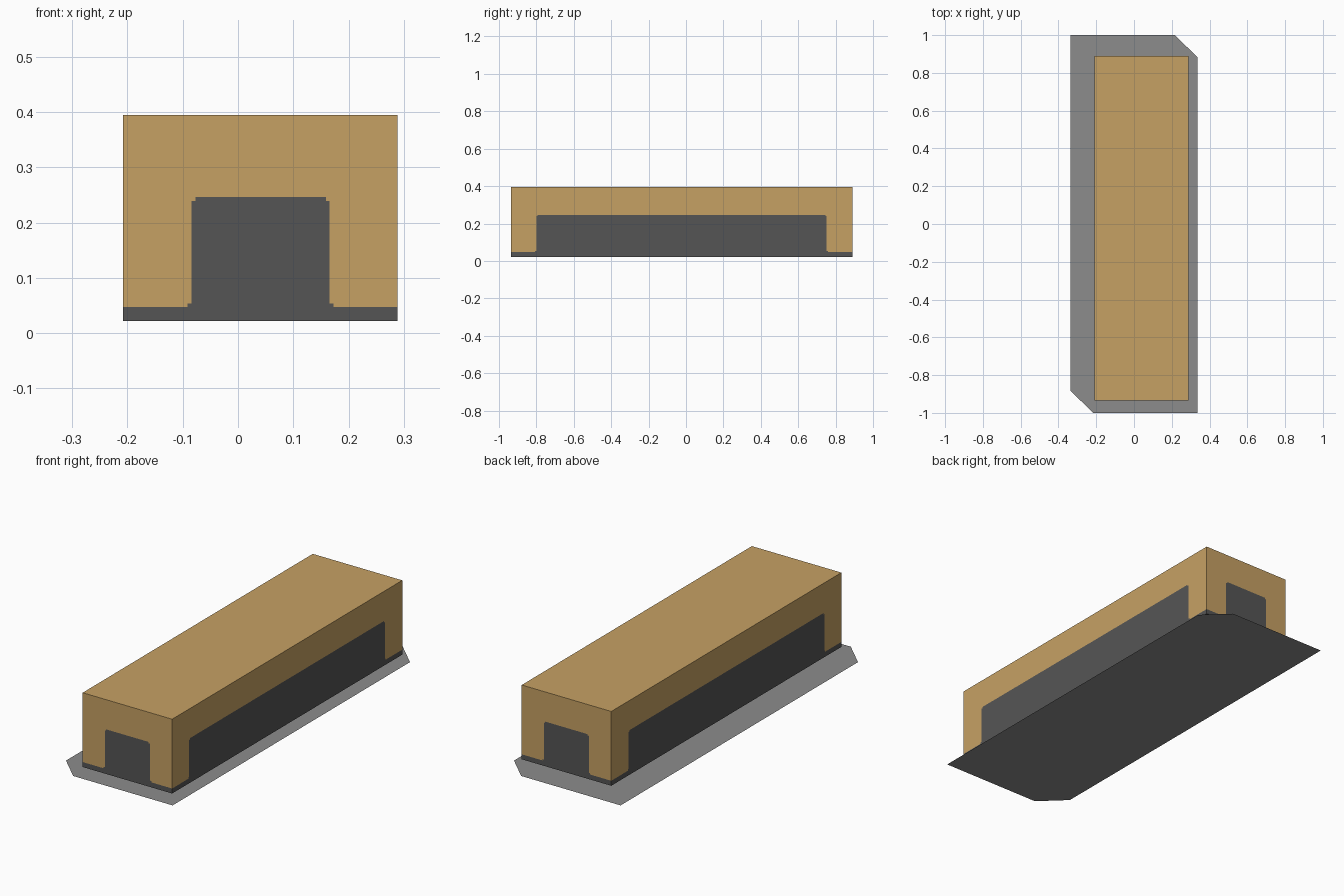
import bpy
import bmesh

if "Cube" in bpy.data.objects:
    bpy.data.objects.remove(bpy.data.objects["Cube"])


def material(name, rgb):
    m = bpy.data.materials.new(name)
    m.diffuse_color = (*rgb, 1)
    m.use_nodes = True
    m.node_tree.nodes["Principled BSDF"].inputs["Base Color"].default_value = m.diffuse_color
    return m


TAN = material("tan wall", (0.565, 0.356, 0.127))
DARK = material("dark grey opening", (0.091, 0.091, 0.091))
GREY = material("pavement grey", (0.262, 0.262, 0.262))


def finish(bm, name, mats):
    me = bpy.data.meshes.new(name)
    bm.to_mesh(me)
    bm.free()
    for m in mats:
        me.materials.append(m)
    ob = bpy.data.objects.new(name, me)
    bpy.context.collection.objects.link(ob)
    return ob


# Ground sheet with two clipped corners
W, CX, CY = 0.337, 0.215, 0.883
bm = bmesh.new()
outline = [(-W, -CY), (-CX, -1), (W, -1), (W, CY), (CX, 1), (-W, 1)]
bm.faces.new([bm.verts.new((x, y, 0)) for x, y in outline])
finish(bm, "ground_sheet", [GREY])

# Main block: tan walls and roof, dark base strip and dark opening on each side
X0, X1, Y0, Y1 = -0.208, 0.289, -0.935, 0.89
Z0, ZS, ZT, Z1 = 0.022, 0.047, 0.246, 0.395
bm = bmesh.new()


def wall(p, q, a, b):
    """Wall from p to q (seen left to right); opening from a to b along it."""
    length = ((q[0] - p[0]) ** 2 + (q[1] - p[1]) ** 2) ** 0.5
    c = 0.007

    def add(points, mat):
        vs = []
        for u, z in points:
            t = u / length
            vs.append(bm.verts.new((p[0] + (q[0] - p[0]) * t,
                                    p[1] + (q[1] - p[1]) * t, z)))
        bm.faces.new(vs).material_index = mat

    # opening edge with slightly eased corners, left foot to right foot
    edge = [(a - c, ZS), (a - c, ZS + c), (a, ZS + c), (a, ZT - c),
            (a + c, ZT - c), (a + c, ZT), (b - c, ZT), (b - c, ZT - c),
            (b, ZT - c), (b, ZS + c), (b + c, ZS + c), (b + c, ZS)]
    add([(0, Z0), (length, Z0), (length, ZS)] + edge[::-1] + [(0, ZS)], 1)
    add([(0, ZS)] + edge + [(length, ZS), (length, Z1), (0, Z1)], 0)


wall((X0, Y0), (X1, Y0), 0.124, 0.374)
wall((X1, Y0), (X1, Y1), 0.135, 1.687)
wall((X1, Y1), (X0, Y1), 0.123, 0.373)
wall((X0, Y1), (X0, Y0), 0.138, 1.690)

# Roof and underside
rect = [(X0, Y0), (X1, Y0), (X1, Y1), (X0, Y1)]
bm.faces.new([bm.verts.new((x, y, Z1)) for x, y in rect])
bm.faces.new([bm.verts.new((x, y, Z0)) for x, y in rect[::-1]]).material_index = 1
bmesh.ops.remove_doubles(bm, verts=bm.verts, dist=1e-5)
finish(bm, "building_block", [TAN, DARK])
